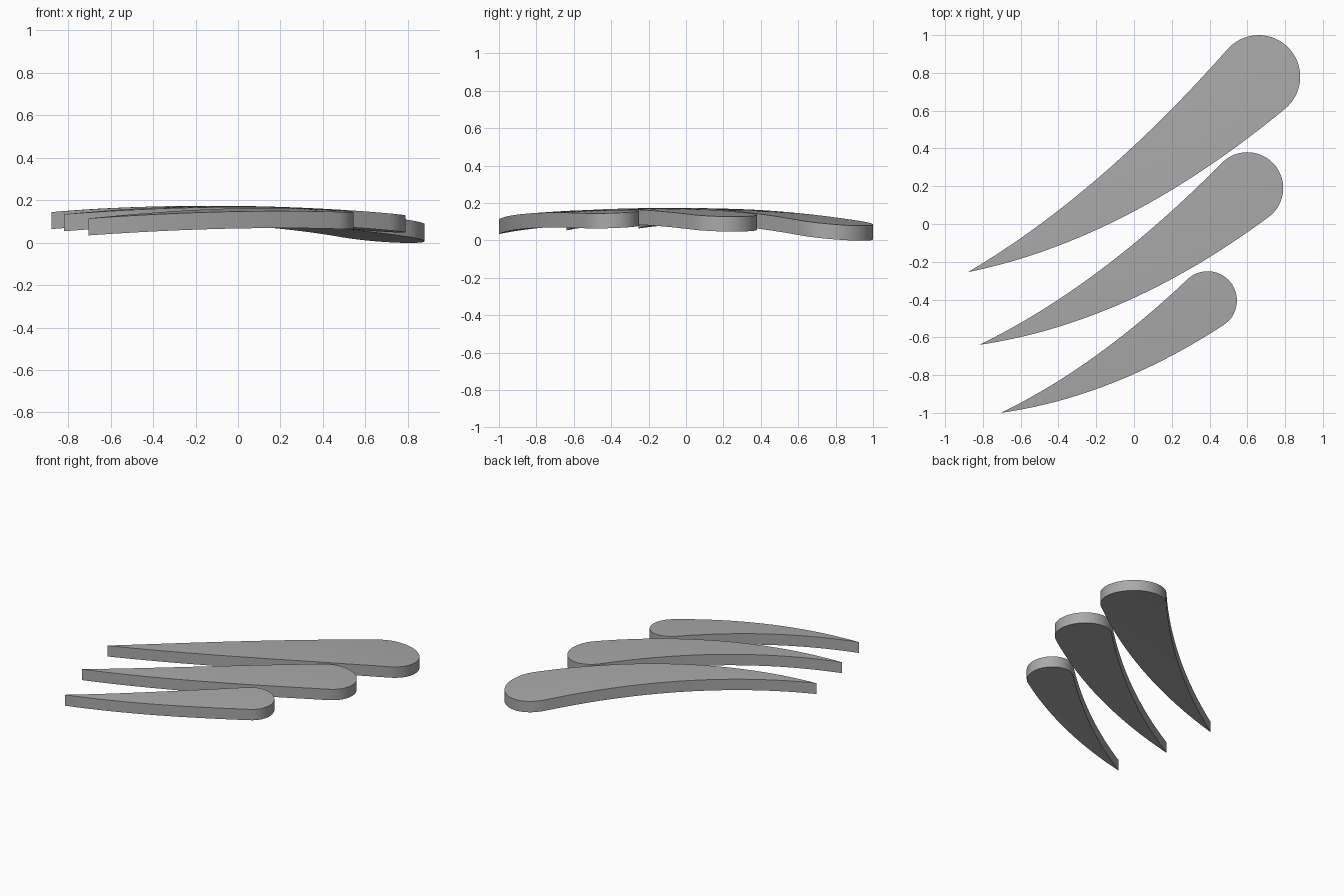
import bpy, bmesh, math
from mathutils import Vector

if "Cube" in bpy.data.objects:
    bpy.data.objects.remove(bpy.data.objects["Cube"], do_unlink=True)

grey = bpy.data.materials.new("plain_grey")
grey.use_nodes = True
COLOUR = (0.4, 0.4, 0.4, 1)
grey.diffuse_color = COLOUR
grey.node_tree.nodes["Principled BSDF"].inputs["Base Color"].default_value = COLOUR

THICK = 0.08
EDGE, ARC, ACROSS = 28, 14, 6


def dome(p):
    """Height of the shared, gently domed top surface."""
    return 0.174 - 0.05 * ((p.x + 0.13) ** 2 + (p.y + 0.07) ** 2)


def side(tip, bend, centre, radius, sign):
    """Curved edge from the tip, tangent to the round end, then half of its arc."""
    away = bend - centre
    spread = math.acos(radius / away.length)
    start = math.atan2(away.y, away.x) - sign * spread
    end = math.atan2(centre.y - tip.y, centre.x - tip.x)
    sweep = (end - start + math.pi) % math.tau - math.pi

    def on_circle(a):
        return centre + radius * Vector((math.cos(a), math.sin(a)))

    join = on_circle(start)
    pts = []
    for i in range(EDGE):
        t = i / EDGE
        pts.append(tip * (1 - t) ** 2 + bend * 2 * t * (1 - t) + join * t * t)
    return pts + [on_circle(start + sweep * i / ARC) for i in range(ARC + 1)]


def claw(name, tip, upper_bend, lower_bend, centre, radius):
    tip, upper_bend, lower_bend, centre = map(Vector, (tip, upper_bend, lower_bend, centre))
    upper = side(tip, upper_bend, centre, radius, 1)
    lower = side(tip, lower_bend, centre, radius, -1)
    bm = bmesh.new()
    # Domed top sheet spanning the two edges
    rows = []
    for u, l in zip(upper, lower):
        row = [u.lerp(l, k / ACROSS) for k in range(ACROSS + 1)]
        rows.append([bm.verts.new((p.x, p.y, dome(p))) for p in row])
    for a, b in zip(rows, rows[1:]):
        for k in range(ACROSS):
            bm.faces.new((a[k], a[k + 1], b[k + 1], b[k]))
    bmesh.ops.remove_doubles(bm, verts=bm.verts, dist=0.0001)
    # Drop a copy straight down for the underside and walls
    top = bm.faces[:]
    down = bmesh.ops.extrude_face_region(bm, geom=top, use_keep_orig=True)
    verts = [v for v in down["geom"] if isinstance(v, bmesh.types.BMVert)]
    bmesh.ops.translate(bm, verts=verts, vec=(0, 0, -THICK))
    bmesh.ops.recalc_face_normals(bm, faces=bm.faces)
    mesh = bpy.data.meshes.new(name)
    bm.to_mesh(mesh)
    bm.free()
    mesh.materials.append(grey)
    obj = bpy.data.objects.new(name, mesh)
    bpy.context.collection.objects.link(obj)
    bpy.ops.object.select_all(action="DESELECT")
    obj.select_set(True)
    bpy.context.view_layer.objects.active = obj
    bpy.ops.object.shade_smooth_by_angle(angle=math.radians(30))


claw("large_claw", (-0.88, -0.255), (-0.19, 0.15), (-0.04, -0.085), (0.66, 0.78), 0.22)
claw("middle_claw", (-0.82, -0.64), (-0.18, -0.33), (-0.045, -0.525), (0.6, 0.19), 0.19)
claw("small_claw", (-0.705, -1.0), (-0.21, -0.76), (-0.11, -0.915), (0.39, -0.405), 0.155)
